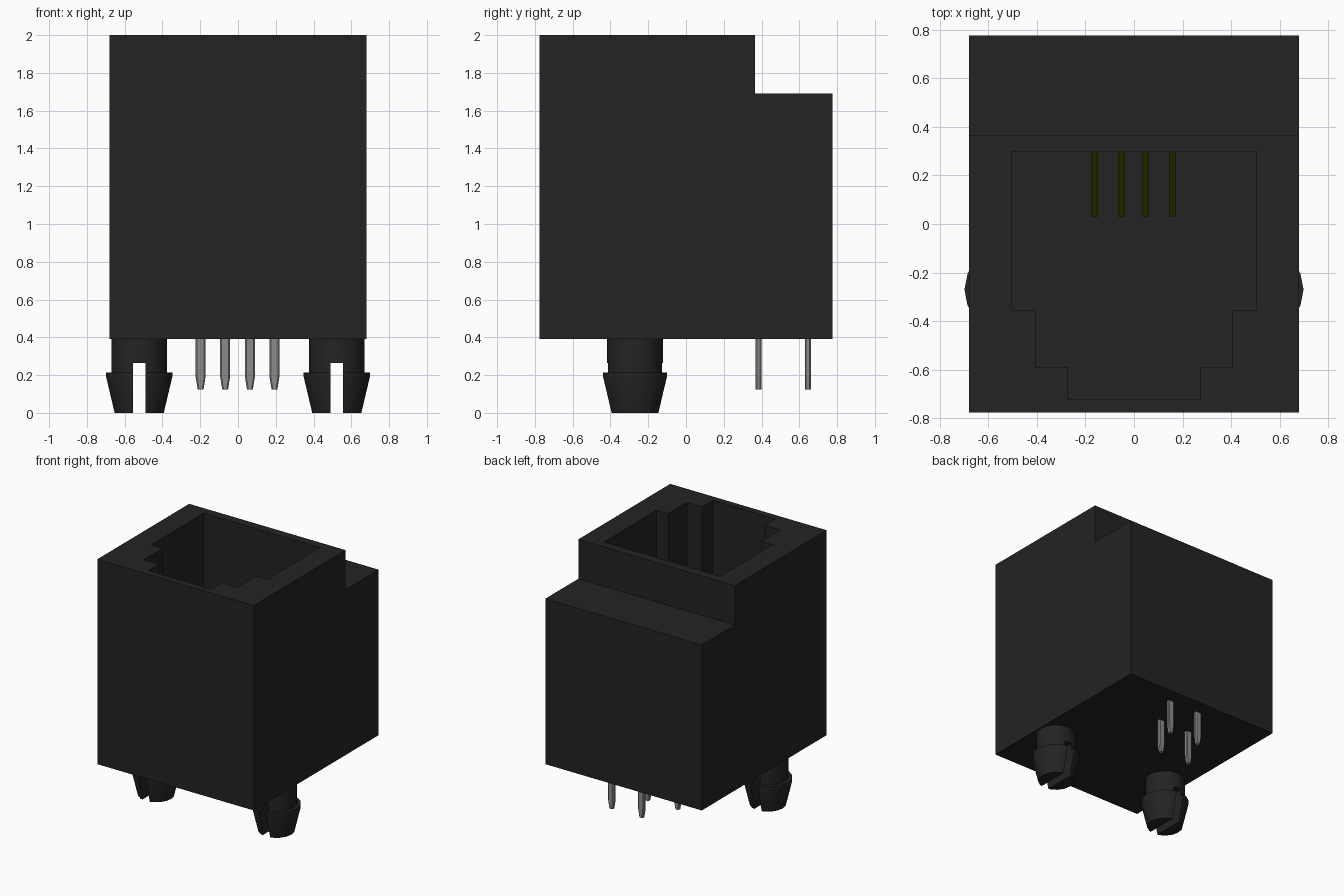
import bpy, bmesh, math
from mathutils import Vector

cube = bpy.data.objects.get("Cube")
if cube:
    bpy.data.objects.remove(cube, do_unlink=True)


def material(name, rgb, rough=0.6):
    m = bpy.data.materials.new(name)
    m.use_nodes = True
    m.diffuse_color = (*rgb, 1)
    bsdf = m.node_tree.nodes["Principled BSDF"]
    bsdf.inputs["Base Color"].default_value = (*rgb, 1)
    bsdf.inputs["Roughness"].default_value = rough
    return m


black = material("black plastic", (0.0168, 0.0168, 0.0168))
yellow = material("yellow contact metal", (0.105, 0.105, 0.0))
grey = material("grey pin metal", (0.26, 0.26, 0.26))


def add_object(name, bm, mat):
    bmesh.ops.recalc_face_normals(bm, faces=bm.faces)
    me = bpy.data.meshes.new(name)
    bm.to_mesh(me)
    bm.free()
    me.materials.append(mat)
    ob = bpy.data.objects.new(name, me)
    bpy.context.scene.collection.objects.link(ob)
    return ob


def prism(name, points, sweep, mat):
    """Extrude a closed polygon of 3D points along the sweep vector."""
    bm = bmesh.new()
    face = bm.faces.new([bm.verts.new(p) for p in points])
    out = bmesh.ops.extrude_face_region(bm, geom=[face])
    verts = [v for v in out["geom"] if isinstance(v, bmesh.types.BMVert)]
    bmesh.ops.translate(bm, verts=verts, vec=Vector(sweep))
    return add_object(name, bm, mat)


def activate(ob):
    bpy.ops.object.select_all(action="DESELECT")
    ob.select_set(True)
    bpy.context.view_layer.objects.active = ob


def cut(ob, cutter):
    cutter.hide_render = True
    mod = ob.modifiers.new("cut", "BOOLEAN")
    mod.operation, mod.solver, mod.object = "DIFFERENCE", "EXACT", cutter
    activate(ob)
    bpy.ops.object.modifier_apply(modifier=mod.name)
    bpy.data.objects.remove(cutter, do_unlink=True)


# Housing: stepped side profile swept across the width
HALF_W, BASE, TOP, FLOOR = 0.68, 0.39, 2.0, 0.75
side = [(-0.775, BASE), (0.775, BASE), (0.775, 1.69),
        (0.365, 1.69), (0.365, TOP), (-0.775, TOP)]
housing = prism("housing", [(-HALF_W, y, z) for y, z in side],
                (2 * HALF_W, 0, 0), black)

# Socket: stepped plug opening sunk from the top
half = [(0.505, 0.297), (0.505, -0.355), (0.405, -0.355),
        (0.405, -0.59), (0.272, -0.59), (0.272, -0.722)]
outline = half + [(-x, y) for x, y in reversed(half)]
cut(housing, prism("socket_cutter", [(x, y, FLOOR) for x, y in outline],
                   (0, 0, 1.5), black))

# Spring contacts sloping out from the socket's back wall
for i, x in enumerate((-0.162, -0.053, 0.047, 0.158)):
    strip = [(0.31, 1.35), (0.03, 0.83), (0.03, 0.79), (0.31, 1.31)]
    prism(f"spring_contact_{i + 1}", [(x - 0.013, y, z) for y, z in strip],
          (0.026, 0, 0), yellow)


# Barbed snap pegs, split by a slot running front to back
def snap_peg(name, cx, cy):
    profile = [(0.13, 0), (0.175, 0.19), (0.175, 0.215),
               (0.148, 0.215), (0.148, BASE + 0.01)]
    n = 16
    bm = bmesh.new()
    rings = [[bm.verts.new((cx + r * math.cos(2 * math.pi * k / n),
                            cy + r * math.sin(2 * math.pi * k / n), z))
              for k in range(n)] for r, z in profile]
    for a, b in zip(rings, rings[1:]):
        for k in range(n):
            j = (k + 1) % n
            bm.faces.new((a[k], a[j], b[j], b[k]))
    bm.faces.new(rings[0])
    bm.faces.new(rings[-1])
    peg = add_object(name, bm, black)
    w = 0.032
    slot = [(cx - w, cy - 0.3, -0.1), (cx + w, cy - 0.3, -0.1),
            (cx + w, cy - 0.3, 0.265), (cx - w, cy - 0.3, 0.265)]
    cut(peg, prism("slot_cutter", slot, (0, 0.6, 0), black))
    activate(peg)
    bpy.ops.object.shade_smooth_by_angle(angle=math.radians(30))


snap_peg("left_snap_peg", 0.523, -0.27)
snap_peg("right_snap_peg", -0.523, -0.27)


# Solder pins: chamfered flat pins with tapered tips, in two staggered rows
def solder_pin(name, cx, cy):
    hx, hy, c = 0.026, 0.016, 0.007
    bm = bmesh.new()
    rings = []
    for z, s in ((BASE + 0.01, 1.0), (0.19, 1.0), (0.125, 0.6)):
        x = hx * s
        ring = [(x, -hy + c), (x, hy - c), (x - c, hy), (-x + c, hy),
                (-x, hy - c), (-x, -hy + c), (-x + c, -hy), (x - c, -hy)]
        rings.append([bm.verts.new((cx + px, cy + py, z)) for px, py in ring])
    for a, b in zip(rings, rings[1:]):
        for k in range(8):
            j = (k + 1) % 8
            bm.faces.new((a[k], a[j], b[j], b[k]))
    bm.faces.new(rings[0])
    bm.faces.new(rings[-1])
    add_object(name, bm, grey)


for i, x in enumerate((-0.198, -0.068, 0.063, 0.193)):
    solder_pin(f"solder_pin_{i + 1}", x, 0.384 if i % 2 == 0 else 0.645)
